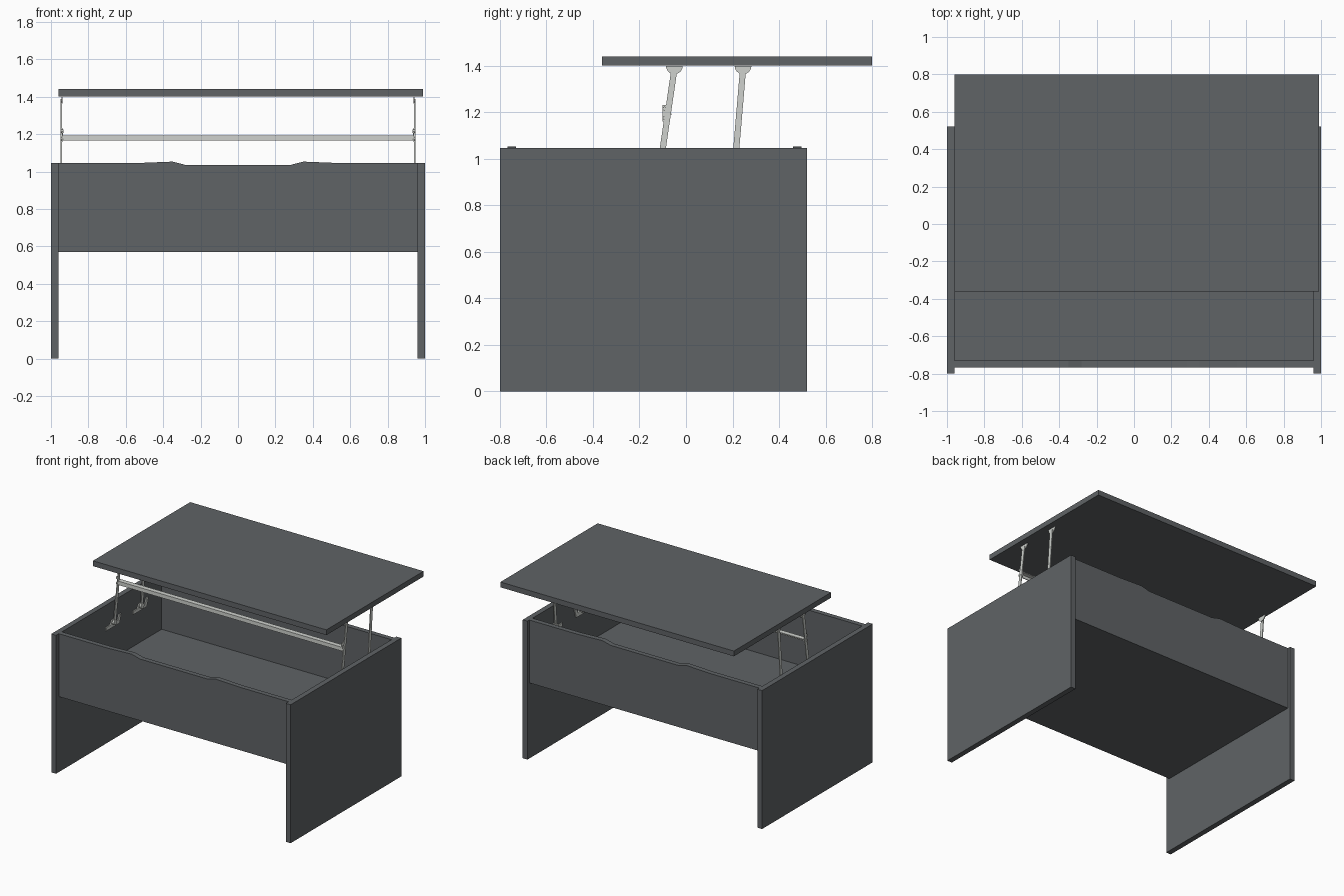
import bpy, bmesh
from math import cos, sin, pi
from mathutils import Vector

cube = bpy.data.objects.get("Cube")
if cube:
    bpy.data.objects.remove(cube, do_unlink=True)


def material(name, rgb):
    m = bpy.data.materials.new(name)
    m.use_nodes = True
    m.diffuse_color = (*rgb, 1)
    m.node_tree.nodes["Principled BSDF"].inputs["Base Color"].default_value = (*rgb, 1)
    return m


grey = material("slate grey board", (0.115, 0.125, 0.132))
metal = material("light steel", (0.62, 0.64, 0.61))


def finish(name, bm, mat):
    bmesh.ops.recalc_face_normals(bm, faces=bm.faces)
    mesh = bpy.data.meshes.new(name)
    bm.to_mesh(mesh)
    bm.free()
    mesh.materials.append(mat)
    ob = bpy.data.objects.new(name, mesh)
    bpy.context.collection.objects.link(ob)
    return ob


def box(name, x, y, z, mat):
    """Box from its (low, high) range on each axis."""
    bm = bmesh.new()
    bmesh.ops.create_cube(bm, size=1)
    for v in bm.verts:
        v.co = [(lo + hi) / 2 + c * (hi - lo) for c, (lo, hi) in zip(v.co, (x, y, z))]
    return finish(name, bm, mat)


def plate(name, points, offset, thickness, axis, mat):
    """Extrude a profile; axis 'x' takes (y, z) points, axis 'y' takes (x, z)."""
    bm = bmesh.new()
    place = (lambda a, b: (offset, a, b)) if axis == "x" else (lambda a, b: (a, offset, b))
    face = bm.faces.new([bm.verts.new(place(a, b)) for a, b in points])
    out = bmesh.ops.extrude_face_region(bm, geom=[face])
    move = Vector((thickness, 0, 0)) if axis == "x" else Vector((0, thickness, 0))
    bmesh.ops.translate(bm, vec=move, verts=[v for v in out["geom"] if isinstance(v, bmesh.types.BMVert)])
    return finish(name, bm, mat)


def bar_profile(a, b, w):
    """Flat strip outline of width w between two points."""
    a, b = Vector(a), Vector(b)
    n = (b - a).orthogonal().normalized() * w / 2
    return [a + n, b + n, b - n, a - n]


def disc(y, z, r, start=0, sweep=2 * pi, steps=12):
    return [(y + r * cos(start + sweep * i / steps), z + r * sin(start + sweep * i / steps))
            for i in range(steps + (sweep < 6))]


# Boards: sides, floor and lifted top
for side, s in (("right", -1), ("left", 1)):
    box(side + "_side_panel", sorted((s * 0.96, s)), (-0.8, 0.52), (0, 1.045), grey)
box("storage_floor", (-0.96, 0.96), (-0.74, 0.47), (0.57, 0.61), grey)
box("lifted_top", (-0.96, 0.99), (-0.36, 0.8), (1.4, 1.44), grey)

# Front and back boards with a shallow recess along the upper edge
half = [(0.28, 1.035), (0.35, 1.053), (0.55, 1.045), (0.96, 1.045), (0.96, 0.57)]
outline = half + [(-x, z) for x, z in reversed(half)]
plate("front_panel", outline, -0.767, 0.037, "y", grey)
plate("back_panel", outline, 0.46, 0.037, "y", grey)

# Lift mechanism on each side
for side, s in (("right", -1), ("left", 1)):
    x = s * 0.942
    for pos, low, high in (("front", (-0.122, 0.89), (-0.05, 1.385)),
                           ("rear", (0.203, 0.89), (0.245, 1.385))):
        name = side + "_" + pos
        plate(name + "_lift_arm", bar_profile(low, high, 0.026), x, s * 0.006, "x", metal)
        # Rounded lug under the top and pivot at the foot
        plate(name + "_top_lug", disc(high[0], 1.399, 0.036, pi, pi), x - s * 0.005, s * 0.006, "x", metal)
        plate(name + "_pivot", disc(*low, 0.02), x - s * 0.004, s * 0.02, "x", metal)
        # Hooked bracket fixed to the side board
        y, z = low
        hook = [(y - 0.09, z - 0.035), (y + 0.07, z - 0.035), (y + 0.09, z + 0.03),
                (y + 0.065, z + 0.03), (y + 0.05, z - 0.01), (y + 0.02, z + 0.02),
                (y - 0.02, z + 0.02), (y - 0.04, z - 0.01), (y - 0.09, z - 0.01)]
        plate(name + "_wall_bracket", hook, s * 0.96, -s * 0.008, "x", metal)
    # Tab and bolts joining the cross bar to the front arm
    box(side + "_bar_tab", sorted((x, x - s * 0.006)), (-0.1, -0.07), (1.16, 1.23), metal)
    for z in (1.175, 1.215):
        plate(side + "_bar_bolt", disc(-0.092, z, 0.009, steps=8), x - s * 0.01, s * 0.018, "x", metal)

# Angle-section cross bar between the front arms
angle = [(-0.098, 1.165), (-0.092, 1.165), (-0.092, 1.187), (-0.062, 1.187), (-0.062, 1.194), (-0.098, 1.194)]
plate("cross_bar", angle, -0.94, 1.88, "x", metal)
